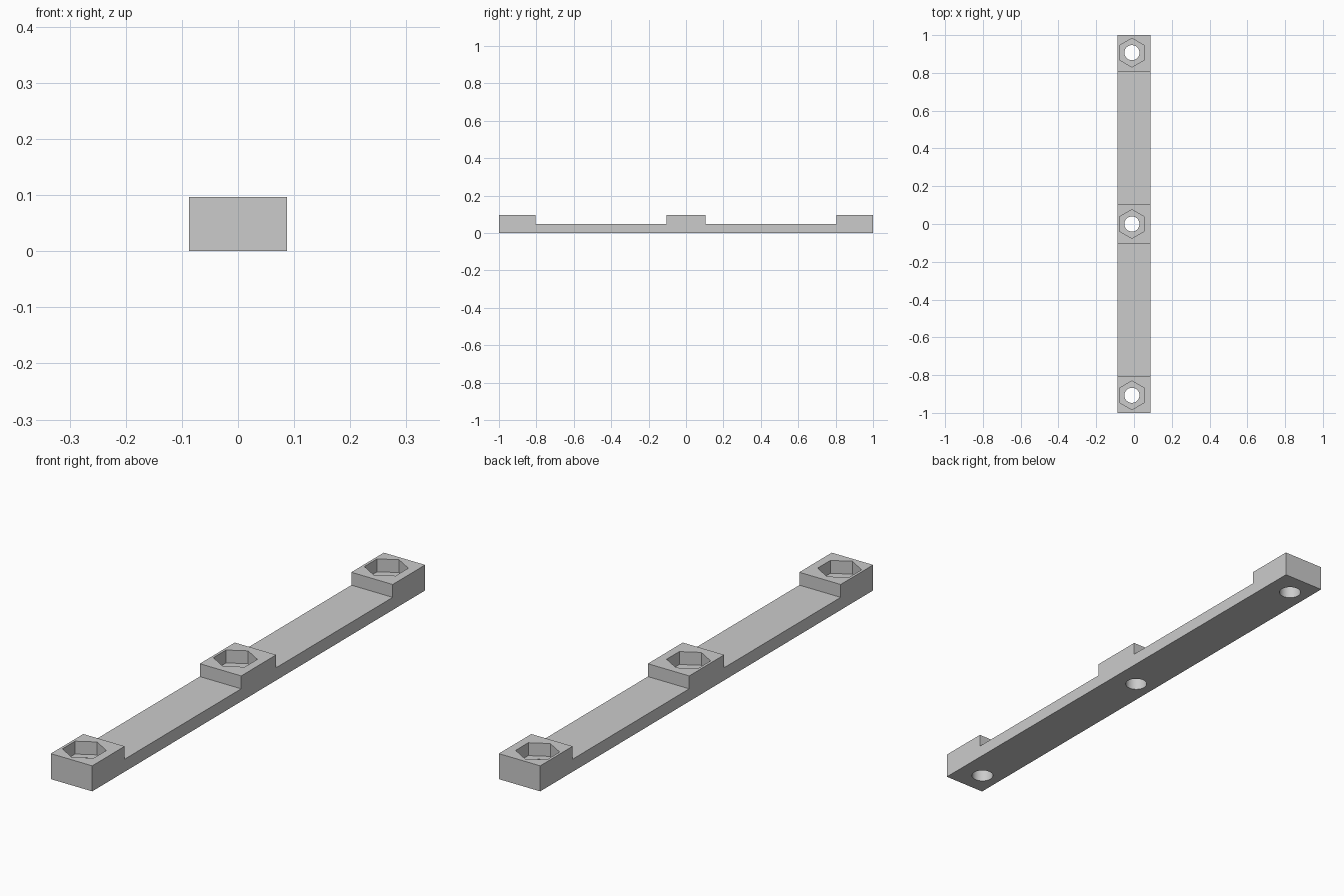
import bpy
import bmesh
import math
from mathutils import Matrix

cube = bpy.data.objects.get("Cube")
if cube:
    bpy.data.objects.remove(cube, do_unlink=True)

HALF_WIDTH, BAR_TOP, PAD_TOP = 0.087, 0.048, 0.097
HOLE_X = -0.011
HOLE_YS = (-0.907, 0, 0.907)

grey = bpy.data.materials.new("plain grey")
grey.use_nodes = True
colour = (0.6, 0.6, 0.6, 1)
grey.diffuse_color = colour
grey.node_tree.nodes["Principled BSDF"].inputs["Base Color"].default_value = colour


def add_object(name, bm):
    bmesh.ops.recalc_face_normals(bm, faces=bm.faces)
    mesh = bpy.data.meshes.new(name)
    bm.to_mesh(mesh)
    bm.free()
    mesh.materials.append(grey)
    obj = bpy.data.objects.new(name, mesh)
    bpy.context.collection.objects.link(obj)
    return obj


def add_cutters(name, sides, radius, bottom, top):
    """One upright prism at every bolt position, with a corner on the y axis."""
    bm = bmesh.new()
    for y in HOLE_YS:
        place = Matrix.Translation((HOLE_X, y, (bottom + top) / 2))
        turn = Matrix.Rotation(math.pi / 2 - math.pi * (sides == 6) / 2, 4, "Z")
        bmesh.ops.create_cone(bm, cap_ends=True, segments=sides, radius1=radius,
                              radius2=radius, depth=top - bottom, matrix=place @ turn)
    cutter = add_object(name, bm)
    cutter.hide_render = True
    cutter.hide_viewport = True
    return cutter


# Bar with raised end and middle pads: half a side profile, mirrored in y
half = [(0.105, PAD_TOP), (0.105, BAR_TOP), (0.805, BAR_TOP), (0.805, PAD_TOP),
        (1, PAD_TOP), (1, 0)]
profile = half + [(-y, z) for y, z in reversed(half)]
bm = bmesh.new()
face = bm.faces.new([bm.verts.new((-HALF_WIDTH, y, z)) for y, z in profile])
extruded = bmesh.ops.extrude_face_region(bm, geom=[face])["geom"]
verts = [v for v in extruded if isinstance(v, bmesh.types.BMVert)]
bmesh.ops.translate(bm, verts=verts, vec=(2 * HALF_WIDTH, 0, 0))
bar = add_object("mounting_bar", bm)

# Hexagonal nut pockets and round bolt holes
cutters = [add_cutters("nut_pocket_cutter", 6, 0.076, BAR_TOP, 0.15),
           add_cutters("bolt_hole_cutter", 40, 0.04, -0.05, 0.2)]
for cutter in cutters:
    cut = bar.modifiers.new(cutter.name, "BOOLEAN")
    cut.operation = "DIFFERENCE"
    cut.solver = "EXACT"
    cut.object = cutter

# Apply the cuts, then smooth the round holes only
bpy.context.view_layer.objects.active = bar
bar.select_set(True)
for cutter in cutters:
    bpy.ops.object.modifier_apply(modifier=cutter.name)
    bpy.data.objects.remove(cutter, do_unlink=True)
bpy.ops.object.shade_smooth_by_angle(angle=math.radians(30))
